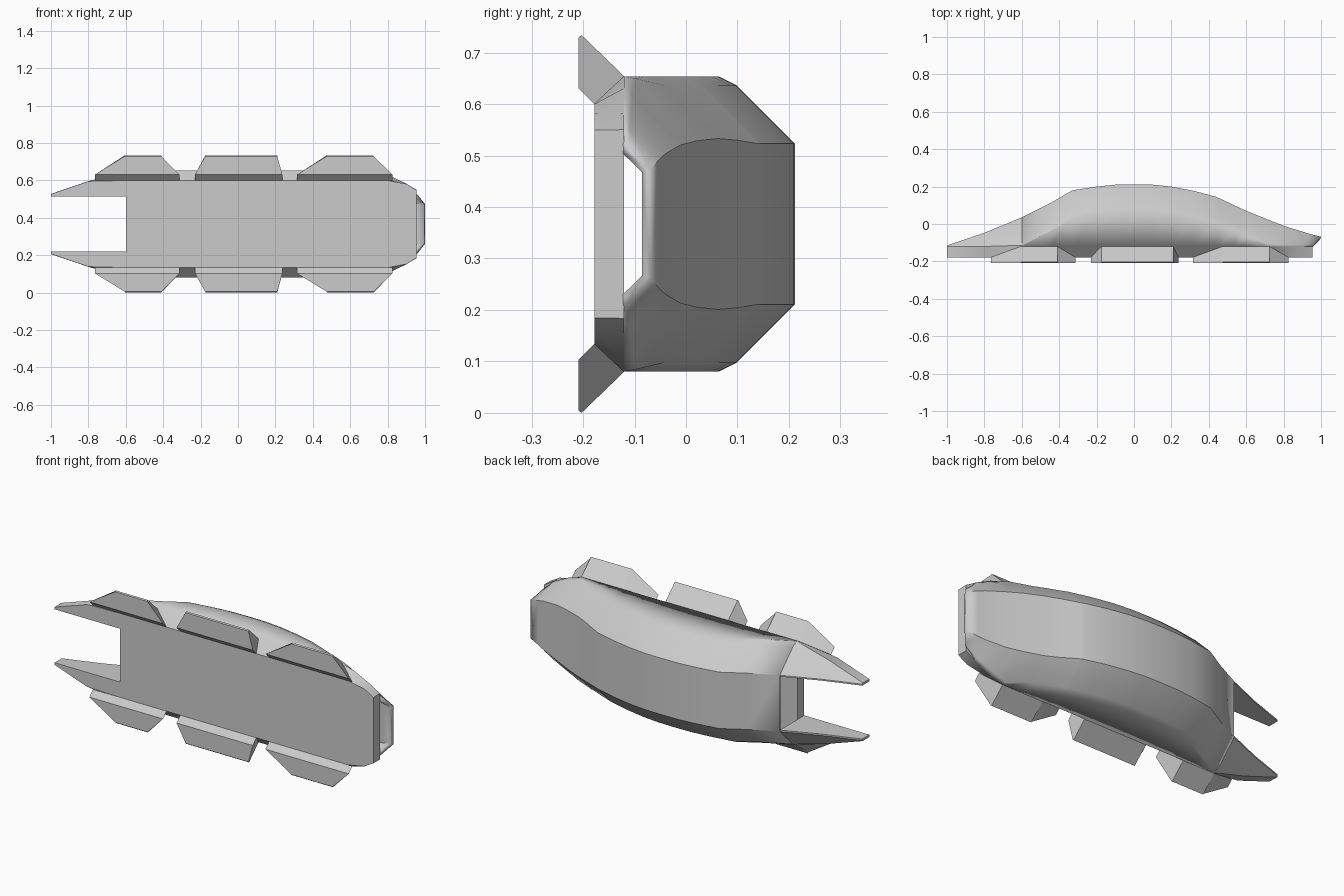
import bpy, bmesh

cube = bpy.data.objects.get("Cube")
if cube:
    bpy.data.objects.remove(cube)

MID = 0.367        # height of the symmetry plane
JOIN = -0.12       # depth where the shell meets the front plate
FRONT = -0.178     # depth of the plate's face
SIDE = 0.287       # greatest half height of the hull
NOTCH = 0.148      # half height of the tail notch

grey = bpy.data.materials.new("hull grey")
grey.use_nodes = True
grey.diffuse_color = (0.6, 0.6, 0.6, 1)
grey.node_tree.nodes["Principled BSDF"].inputs["Base Color"].default_value = (0.6, 0.6, 0.6, 1)


def lerp(table, x):
    for (x0, v0), (x1, v1) in zip(table, table[1:]):
        if x <= x1:
            return v0 + (v1 - v0) * (x - x0) / (x1 - x0)
    return table[-1][1]


BACK = [(-1, -0.115), (-0.8, -0.047), (-0.6, 0.035), (-0.45, 0.11), (-0.33, 0.18),
        (-0.2, 0.2), (-0.1, 0.21), (0, 0.212), (0.1, 0.21), (0.2, 0.2), (0.32, 0.177),
        (0.44, 0.145), (0.6, 0.07), (0.8, -0.01), (0.94, -0.053), (1, -0.068)]
CREST = [(-1, 0.156), (0.45, 0.156), (0.54, 0.163), (0.62, 0.166), (0.72, 0.162),
         (0.8, 0.154), (0.9, 0.136), (1, 0.107)]


def profile(x):
    """Upper half of the shell section, from the joint to the crest, as (y, height)."""
    b, c = lerp(BACK, x), lerp(CREST, x)
    knee = max(JOIN, b + c - SIDE)
    h = min(SIDE, c + b - JOIN)
    low = max(JOIN, knee - 0.018)
    bend = min(b, knee + 0.018) if low > JOIN else JOIN + (b - JOIN) * 0.15
    return [(JOIN, h), (low, h), (bend, c + b - bend), (b, c)]


def plate_half(x):
    return min(0.233, profile(x)[0][1] - 0.001)


def finish(name, bm):
    bmesh.ops.remove_doubles(bm, verts=bm.verts, dist=0.0005)
    mesh = bpy.data.meshes.new(name)
    bm.to_mesh(mesh)
    bm.free()
    mesh.materials.append(grey)
    ob = bpy.data.objects.new(name, mesh)
    bpy.context.collection.objects.link(ob)
    return ob


def smooth(ob):
    bpy.ops.object.select_all(action='DESELECT')
    ob.select_set(True)
    bpy.context.view_layer.objects.active = ob
    bpy.ops.object.shade_smooth_by_angle(angle=0.5)


def loft(name, rings, closed):
    bm = bmesh.new()
    rows = [[bm.verts.new(p) for p in ring] for ring in rings]
    n = len(rows[0])
    for a, b in zip(rows, rows[1:]):
        for j in range(n if closed else n - 1):
            k = (j + 1) % n
            bm.faces.new((a[j], b[j], b[k], a[k]))
    if closed:
        bm.faces.new(rows[0])
        bm.faces.new(rows[-1])
        bmesh.ops.recalc_face_normals(bm, faces=bm.faces)
    return finish(name, bm)


def stations(start, end):
    xs = {x for x, _ in BACK + CREST if start < x < end}
    return sorted(xs | {start, end})


# Hollow back shell, with a raked opening at the nose
rings = []
for x in stations(-0.6, 1):
    half = profile(x)
    both = half + [(y, -h) for y, h in reversed(half)]
    rake = 0.8 * max(0, (x - 0.9) / 0.1)
    rings.append([(x + rake * (y - half[-1][0]), y, MID + h) for y, h in both])
shell = loft("back_shell", rings, False)
solid = shell.modifiers.new("thickness", 'SOLIDIFY')
solid.thickness = 0.02
solid.offset = -1
smooth(shell)

# Front plate with bevelled long sides
rings = []
for x in stations(-0.6, 0.955) + []:
    p, h = plate_half(x), profile(x)[0][1]
    rings.append([(x, FRONT, MID + p), (x, JOIN, MID + h),
                  (x, JOIN, MID - h), (x, FRONT, MID - p)])
smooth(loft("front_plate", rings, True))

# Two tail prongs beside the notch
for name, s in (("upper_prong", 1), ("lower_prong", -1)):
    rings = []
    for x in stations(-1, -0.6):
        half = profile(x)
        ring = [(FRONT, NOTCH), (FRONT, plate_half(x))] + half + [(half[-1][0], NOTCH)]
        rings.append([(x, y, MID + s * h) for y, h in ring])
    smooth(loft(name, rings, True))

# Slanted fins: long edge at the front, short edge at the back
FINS = [("tail", -0.765, -0.605, -0.41, -0.313),
        ("middle", -0.23, -0.175, 0.21, 0.237),
        ("nose", 0.315, 0.475, 0.725, 0.825)]
for place, x0, x1, x2, x3 in FINS:
    for name, s in (("upper", 1), ("lower", -1)):
        long_edge = [(FRONT, 0.233), (-0.209, 0.264)]
        short_edge = [(JOIN, SIDE), (-0.203, 0.367), (-0.209, 0.362)]
        bm = bmesh.new()
        ends = []
        for a, b in ((x0, x1), (x3, x2)):
            pts = [(a, *long_edge[0]), (b, *short_edge[0]), (b, *short_edge[1]),
                   (b, *short_edge[2]), (a, *long_edge[1])]
            ends.append([bm.verts.new((x, y, MID + s * h)) for x, y, h in pts])
        for j in range(5):
            k = (j + 1) % 5
            bm.faces.new((ends[0][j], ends[0][k], ends[1][k], ends[1][j]))
        for end in ends:
            bm.faces.new(end)
        bmesh.ops.recalc_face_normals(bm, faces=bm.faces)
        finish(f"{name}_{place}_fin", bm)
